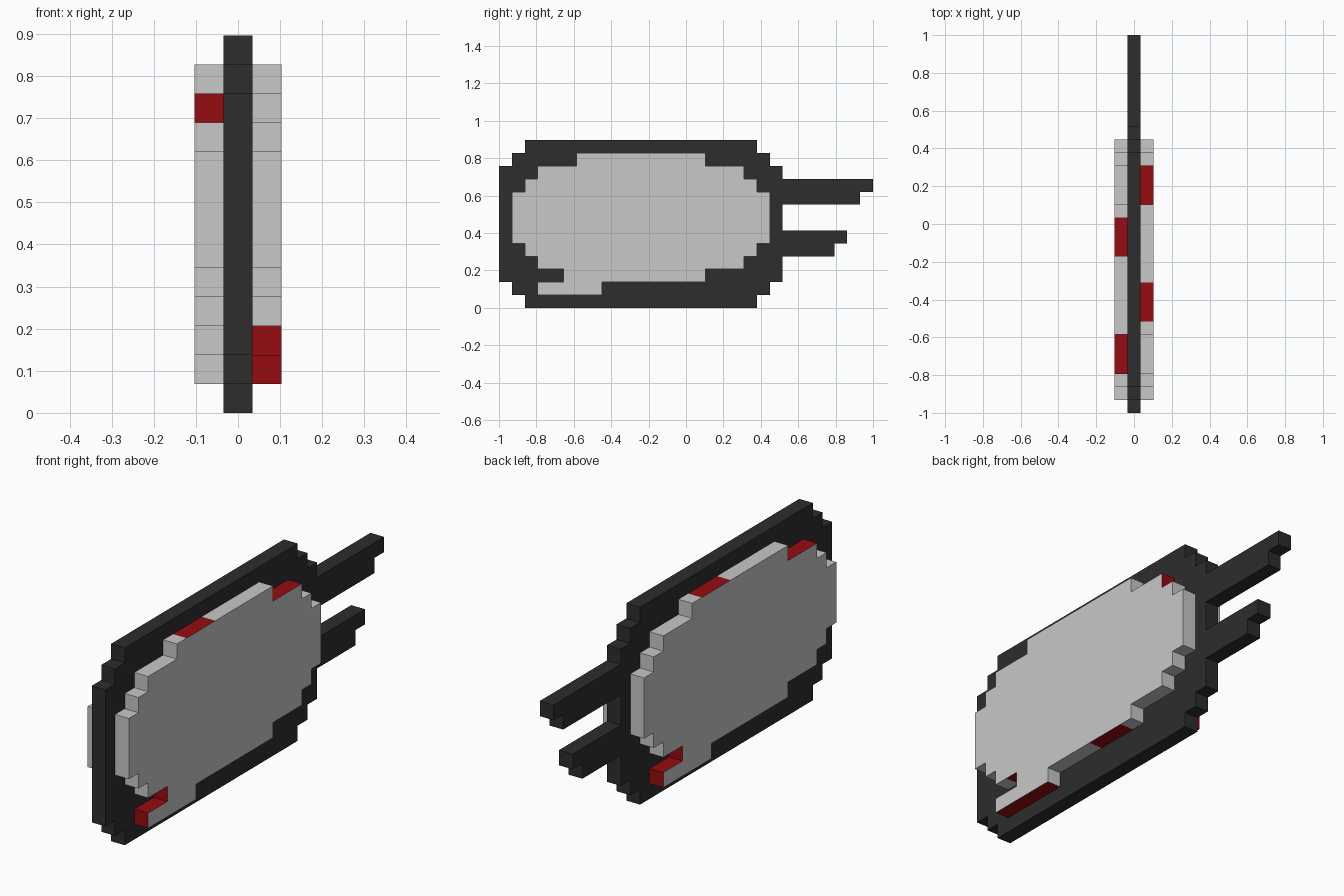
import bpy, bmesh

if "Cube" in bpy.data.objects:
    bpy.data.objects.remove(bpy.data.objects["Cube"])

U = 2 / 29  # one grid cell


def material(name, rgb):
    m = bpy.data.materials.new(name)
    m.diffuse_color = (*rgb, 1)
    m.use_nodes = True
    m.node_tree.nodes["Principled BSDF"].inputs["Base Color"].default_value = m.diffuse_color
    return m


black = material("charcoal", (0.026, 0.026, 0.026))
grey = material("light grey", (0.578, 0.578, 0.578))
red = material("dark red", (0.305, 0.0037, 0.005))


def outline(rows, z0):
    """Stepped outline of stacked rows (y start, y end), with a point at every cell."""
    corners = []
    for i, (_, b) in enumerate(rows):
        corners += [(b, z0 + i), (b, z0 + i + 1)]
    for i, (a, _) in reversed(list(enumerate(rows))):
        corners += [(a, z0 + i + 1), (a, z0 + i)]
    pts = []
    for (y, z), (y2, z2) in zip(corners, corners[1:] + corners[:1]):
        n = abs(y2 - y) + abs(z2 - z)
        pts += [(y + (y2 - y) * k / n, z + (z2 - z) * k / n) for k in range(n)]
    return pts


def slab(name, rows, z0, x0, x1, mats, accents=(), turn=False):
    """Extrude the outline from x0 to x1; rim faces inside an accent range get material 1."""
    bm = bmesh.new()
    base = bm.faces.new([bm.verts.new((x0, y, z)) for y, z in outline(rows, z0)])
    ext = bmesh.ops.extrude_face_region(bm, geom=[base], use_keep_orig=True)
    for v in ext["geom"]:
        if isinstance(v, bmesh.types.BMVert):
            v.co.x = x1
    bmesh.ops.recalc_face_normals(bm, faces=bm.faces)
    e = 0.01
    for f in bm.faces:
        c = f.calc_center_median()
        if len(f.verts) == 4 and any(
                a - e < c.y < b + e and p - e < c.z < q + e for a, b, p, q in accents):
            f.material_index = 1
    # half turn about the body's centre line, then cells to world units
    for v in bm.verts:
        if turn:
            v.co.x, v.co.y = -v.co.x, 22 - v.co.y
        v.co = (v.co.x * U, v.co.y * U - 1, v.co.z * U)
    me = bpy.data.meshes.new(name)
    bm.to_mesh(me)
    bm.free()
    for m in mats:
        me.materials.append(m)
    bpy.context.collection.objects.link(bpy.data.objects.new(name, me))


# Central dark plate with two prongs at the back
slab("pronged_core",
     [(2, 20), (1, 21), (0, 22), (0, 22), (0, 26), (0, 27), (0, 22),
      (0, 22), (0, 28), (0, 29), (0, 22), (1, 21), (2, 20)],
     0, -0.5, 0.5, [black])

# Grey side panels with a notched tail and red rim patches
panel = [(3, 8), (5, 16), (3, 19), (2, 20)] + [(1, 21)] * 4 + [(2, 20), (3, 19), (6, 16)]
patches = [(7, 10, 12, 12), (16, 19, 11, 11), (19, 19, 10, 11),  # top
           (12, 15, 2, 2), (3, 8, 1, 1),                         # underside
           (3, 3, 1, 2), (3, 5, 2, 2), (5, 5, 2, 3), (4, 5, 3, 3)]  # tail notch
for name, turn in (("right_panel", False), ("left_panel", True)):
    slab(name, panel, 1, 0.5, 1.5, [grey, red], patches, turn)
